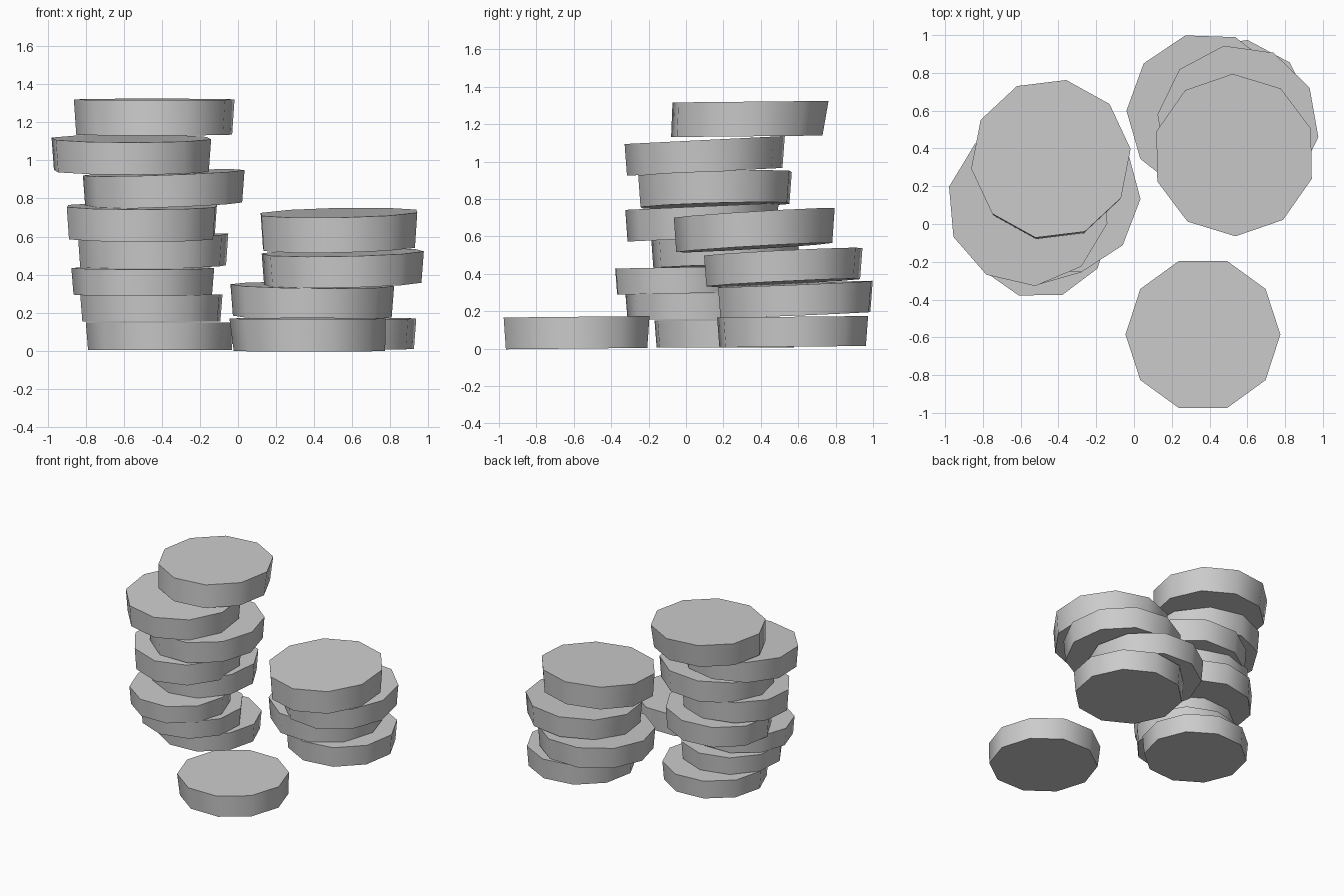
import bpy, bmesh, math
from mathutils import Matrix, Vector

cube = bpy.data.objects.get("Cube")
if cube:
    bpy.data.objects.remove(cube, do_unlink=True)

stone = bpy.data.materials.new("plain_grey")
stone.use_nodes = True
grey = (0.6, 0.6, 0.6, 1)
stone.diffuse_color = grey
stone.node_tree.nodes["Principled BSDF"].inputs["Base Color"].default_value = grey


def make_disc(name, x, y, z, radius, height, turn=0, rise_x=0, rise_y=0, lean=(0, 0)):
    """Ten-sided disc, a little narrower underneath; z is the middle of its base."""
    bm = bmesh.new()
    bmesh.ops.create_cone(bm, cap_ends=True, segments=10, radius1=radius * 0.97,
                          radius2=radius, depth=height,
                          matrix=Matrix.Rotation(math.radians(turn - 90), 4, "Z"))
    for v in bm.verts:
        # slide the base sideways, then tilt the whole disc
        if v.co.z < 0:
            v.co.x += lean[0]
            v.co.y += lean[1]
        v.co.z += height / 2 + rise_x * v.co.x + rise_y * v.co.y
        v.co += Vector((x, y, z))
    mesh = bpy.data.meshes.new(name)
    bm.to_mesh(mesh)
    bm.free()
    mesh.materials.append(stone)
    obj = bpy.data.objects.new(name, mesh)
    bpy.context.collection.objects.link(obj)
    bpy.ops.object.select_all(action="DESELECT")
    obj.select_set(True)
    bpy.context.view_layer.objects.active = obj
    bpy.ops.object.shade_smooth_by_angle(angle=math.radians(45))


# Tall stack, bottom to top
make_disc("tall_stack_disc_1", -0.41, 0.21, 0.005, 0.39, 0.145, turn=4)
make_disc("tall_stack_disc_2", -0.455, 0.06, 0.155, 0.385, 0.14, turn=14)
make_disc("tall_stack_disc_3", -0.5, -0.02, 0.295, 0.375, 0.14, turn=1, rise_y=0.02)
make_disc("tall_stack_disc_4", -0.445, 0.21, 0.435, 0.4, 0.165, turn=10, rise_x=0.035, rise_y=0.02)
make_disc("tall_stack_disc_5", -0.505, 0.085, 0.59, 0.41, 0.17, turn=16, rise_y=0.045)
make_disc("tall_stack_disc_6", -0.39, 0.155, 0.765, 0.425, 0.17, turn=-3, rise_x=0.035, rise_y=0.03)
make_disc("tall_stack_disc_7", -0.56, 0.1, 0.945, 0.43, 0.17, turn=23, rise_y=0.05)
make_disc("tall_stack_disc_8", -0.44, 0.345, 1.135, 0.425, 0.185, turn=7, rise_y=0.01, lean=(0, -0.02))

# Short stack, bottom to top
make_disc("short_stack_disc_1", 0.53, 0.57, 0.01, 0.41, 0.16, turn=8, rise_y=0.01)
make_disc("short_stack_disc_2", 0.39, 0.585, 0.18, 0.43, 0.165, turn=-2, rise_x=-0.01, rise_y=0.04)
make_disc("short_stack_disc_3", 0.55, 0.52, 0.352, 0.43, 0.165, turn=28, rise_x=0.02, rise_y=0.05)
make_disc("short_stack_disc_4", 0.53, 0.365, 0.54, 0.43, 0.185, turn=19, rise_x=0.02, rise_y=0.06)

# Single disc lying in front
make_disc("loose_disc", 0.365, -0.585, 0, 0.41, 0.17, rise_y=0.01, lean=(0.01, 0))
